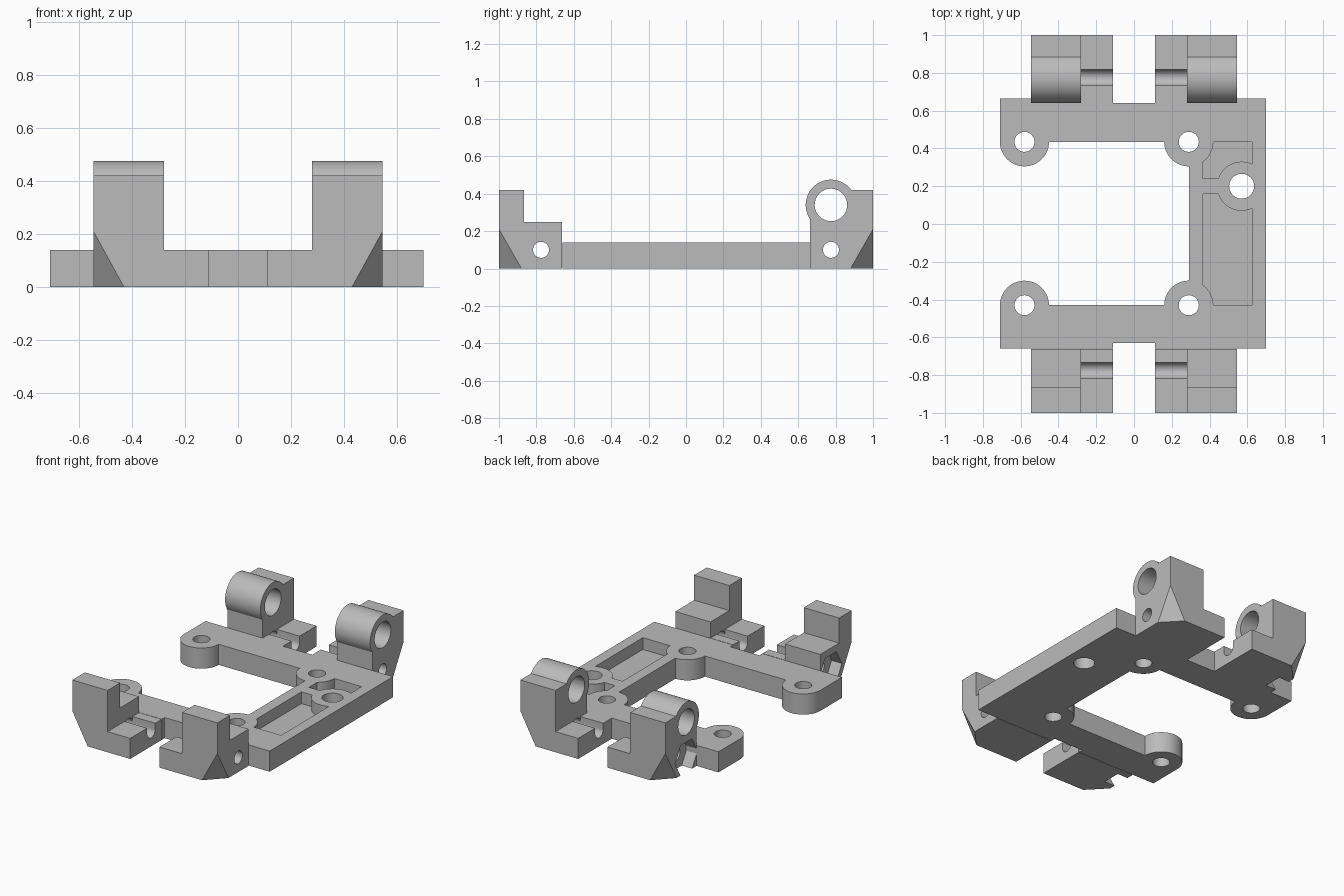
import bpy, bmesh
from math import cos, sin, radians, acos, asin, degrees
from mathutils import Vector

if "Cube" in bpy.data.objects:
    bpy.data.objects.remove(bpy.data.objects["Cube"])

grey = bpy.data.materials.new("plain grey")
grey.use_nodes = True
grey.diffuse_color = (0.5, 0.5, 0.5, 1)
grey.node_tree.nodes["Principled BSDF"].inputs["Base Color"].default_value = grey.diffuse_color


def arc(cx, cy, r, a0, a1, n=24):
    angles = [radians(a0 + (a1 - a0) * i / n) for i in range(n + 1)]
    return [(cx + r * cos(a), cy + r * sin(a)) for a in angles]


def circle(cx, cy, r, n=40, start=0):
    return arc(cx, cy, r, start, start + 360, n)[:-1]


def prism(name, points, axis, lo, hi, cut_plane=None):
    """Extrude a closed outline along x (outline in y, z) or z (outline in x, y)."""
    bm = bmesh.new()
    place = (lambda p: (lo, p[0], p[1])) if axis == "x" else (lambda p: (p[0], p[1], lo))
    step = Vector((hi - lo, 0, 0)) if axis == "x" else Vector((0, 0, hi - lo))
    face = bm.faces.new([bm.verts.new(place(p)) for p in points])
    grown = bmesh.ops.extrude_face_region(bm, geom=[face])["geom"]
    bmesh.ops.translate(bm, vec=step, verts=[v for v in grown if isinstance(v, bmesh.types.BMVert)])
    if not any(face in e.link_faces for e in bm.edges if len(e.link_faces) == 2):
        bm.faces.new([bm.verts[i] for i in range(len(points))])
    bmesh.ops.recalc_face_normals(bm, faces=bm.faces)
    if cut_plane:
        co, no = cut_plane
        cut = bmesh.ops.bisect_plane(bm, geom=bm.verts[:] + bm.edges[:] + bm.faces[:],
                                     plane_co=co, plane_no=no, clear_outer=True)["geom_cut"]
        bmesh.ops.edgeloop_fill(bm, edges=[e for e in cut if isinstance(e, bmesh.types.BMEdge)])
        bmesh.ops.recalc_face_normals(bm, faces=bm.faces)
    mesh = bpy.data.meshes.new(name)
    bm.to_mesh(mesh)
    bm.free()
    mesh.materials.append(grey)
    obj = bpy.data.objects.new(name, mesh)
    bpy.context.collection.objects.link(obj)
    return obj


def finish(obj, cutters=()):
    """Cut away the cutters, remove them and smooth the round walls."""
    bpy.ops.object.select_all(action="DESELECT")
    bpy.context.view_layer.objects.active = obj
    obj.select_set(True)
    for cutter in cutters:
        cutter.hide_render = True
        mod = obj.modifiers.new("cut", "BOOLEAN")
        mod.operation, mod.solver, mod.object = "DIFFERENCE", "EXACT", cutter
        bpy.ops.object.modifier_apply(modifier=mod.name)
        bpy.data.objects.remove(cutter)
    bpy.ops.object.shade_smooth_by_angle(angle=radians(30))


# Base plate: C-shaped outline with round corner bosses and end notches
THICK, BOSS = 0.14, 0.13
LEFT_X, RIGHT_X, BACK_Y, FRONT_Y = -0.58, 0.29, 0.435, -0.43
outline = [(-0.71, -0.66), (-0.11, -0.66), (-0.11, -0.63), (0.11, -0.63), (0.11, -0.66),
           (0.70, -0.66), (0.70, 0.665), (0.11, 0.665), (0.11, 0.64), (-0.11, 0.64),
           (-0.11, 0.665), (-0.71, 0.665)]
outline += arc(LEFT_X, BACK_Y, BOSS, 180, 360)
outline += arc(RIGHT_X, BACK_Y, BOSS, 180, 270)
outline += arc(RIGHT_X, FRONT_Y, BOSS, 90, 180)
outline += arc(LEFT_X, FRONT_Y, BOSS, 0, 180)
plate = prism("base_plate", outline, "z", 0, THICK)

# Screw holes, plus the larger hole in the side bar
hole_x, hole_y = 0.57, 0.2
cutters = [prism("hole_cutter", circle(x, y, 0.053), "z", -0.1, 0.3)
           for x in (LEFT_X, RIGHT_X) for y in (BACK_Y, FRONT_Y)]
cutters.append(prism("hole_cutter", circle(hole_x, hole_y, 0.066), "z", -0.1, 0.3))

# Shallow pockets in the side bar, running round the bosses
in_x, out_x, neck = 0.365, 0.625, 0.04
boss_a = degrees(acos((in_x - RIGHT_X) / BOSS))
a_out = degrees(acos((out_x - hole_x) / BOSS))
a_neck = degrees(asin(neck / BOSS))
for side, end_y in ((1, BACK_Y), (-1, FRONT_Y)):
    shape = [(in_x, hole_y + side * neck)]
    shape += arc(RIGHT_X, end_y, BOSS, -side * boss_a, 0, 10)
    shape += [(out_x, end_y)]
    shape += arc(hole_x, hole_y, BOSS, side * a_out, side * (180 - a_neck))
    cutters.append(prism("pocket_cutter", shape, "z", 0.06, 0.3))
finish(plate, cutters)

# Clamp mounts: outlines in distance from centre and height, mirrored to each corner
PIN_Y, PIN_Z, PIN_R = 0.775, 0.10, 0.043
BAR_Z, BAR_R, TOP, FACE = 0.34, 0.135, 0.42, 0.663
tab = [(FACE, 0), (1, 0), (1, THICK), (PIN_Y + PIN_R, THICK)]
tab += arc(PIN_Y, PIN_Z, PIN_R, 0, -180) + [(PIN_Y - PIN_R, THICK), (FACE, THICK)]
front_body = [(FACE, 0), (1, 0), (1, TOP), (0.865, TOP), (0.865, 0.25), (FACE, 0.25)]
back_body = [(FACE, 0), (1, 0), (1, TOP)]
back_body += arc(PIN_Y, BAR_Z, BAR_R, degrees(asin((TOP - BAR_Z) / BAR_R)),
                 360 - degrees(acos((FACE - PIN_Y) / BAR_R)), 40)

for sy, end, body in ((-1, "front", front_body), (1, "back", back_body)):
    for sx, side in ((1, "left"), (-1, "right")):
        def flip(points):
            return [(sy * y, z) for y, z in points]

        finish(prism(f"{end}_{side}_slotted_tab", flip(tab), "x", sx * 0.11, sx * 0.28))

        # Bevel on the low outer corner
        a, b, c = (Vector((sx * x, sy * y, z)) for x, y, z in
                   ((0.545, 0.88, 0), (0.43, 1, 0), (0.545, 1, 0.21)))
        normal = (b - a).cross(c - a).normalized()
        if normal.z > 0:
            normal.negate()
        mount = prism(f"{end}_{side}_mount", flip(body), "x", sx * 0.28, sx * 0.545, (a, normal))

        # Pin hole, rod hole at the back, hexagonal recess on one side
        cuts = [prism("pin_cutter", circle(sy * PIN_Y, PIN_Z, PIN_R), "x", sx * 0.2, sx * 0.7)]
        if sy > 0:
            cuts.append(prism("rod_cutter", circle(PIN_Y, BAR_Z, 0.087), "x", sx * 0.2, sx * 0.7))
        if sx < 0:
            cuts.append(prism("hex_cutter", circle(sy * PIN_Y, PIN_Z, 0.12, 6), "x", -0.7, -0.467))
        finish(mount, cuts)
